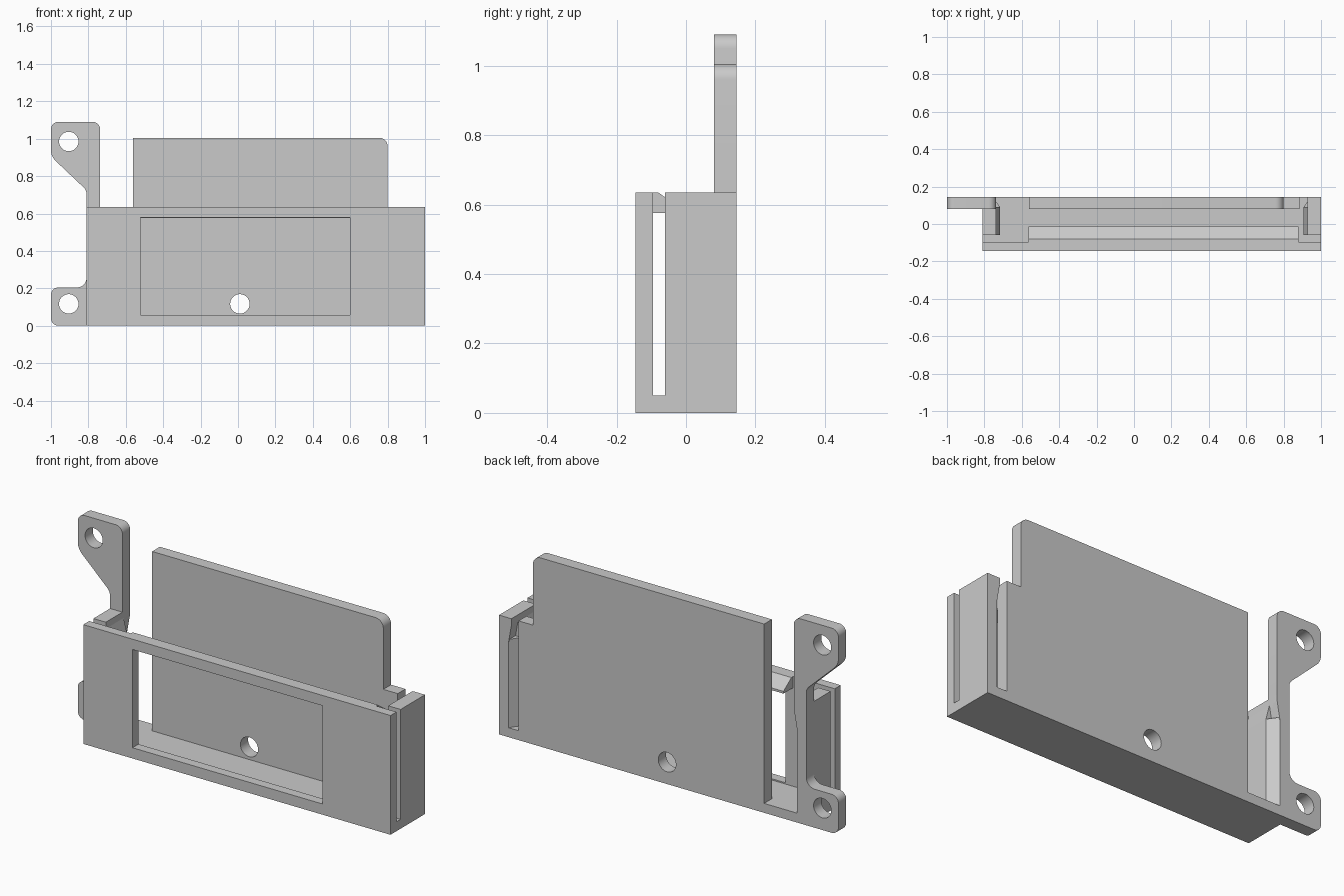
import bpy, bmesh, math
from mathutils import Vector

cube = bpy.data.objects.get("Cube")
if cube:
    bpy.data.objects.remove(cube, do_unlink=True)

grey = bpy.data.materials.new("plain grey")
grey.use_nodes = True
colour = (0.59, 0.59, 0.59, 1)
grey.diffuse_color = colour
grey.node_tree.nodes["Principled BSDF"].inputs["Base Color"].default_value = colour


def rounded(points, steps=8):
    """Turn (a, b, radius) corners into an outline with arcs."""
    out = []
    for i, pt in enumerate(points):
        p = Vector(pt[:2])
        r = pt[2] if len(pt) > 2 else 0
        if not r:
            out.append(p)
            continue
        u = (Vector(points[i - 1][:2]) - p).normalized()
        v = (Vector(points[(i + 1) % len(points)][:2]) - p).normalized()
        half = u.angle(v) / 2
        centre = p + (u + v).normalized() * r / math.sin(half)
        t = r / math.tan(half)
        a, b = p + u * t - centre, p + v * t - centre
        start = math.atan2(a.y, a.x)
        sweep = math.remainder(math.atan2(b.y, b.x) - start, math.tau)
        for k in range(steps + 1):
            angle = start + sweep * k / steps
            out.append(centre + Vector((math.cos(angle), math.sin(angle))) * r)
    return out


def prism(name, points, axis, low, high):
    """Extrude an outline along an axis between two positions."""
    place = {"x": lambda a, b, d: (d, a, b),
             "y": lambda a, b, d: (a, d, b),
             "z": lambda a, b, d: (a, b, d)}[axis]
    bm = bmesh.new()
    face = bm.faces.new([bm.verts.new(place(a, b, low)) for a, b in rounded(points)])
    grown = bmesh.ops.extrude_face_region(bm, geom=[face])["geom"]
    move = Vector(place(0, 0, high - low))
    bmesh.ops.translate(bm, vec=move, verts=[g for g in grown if isinstance(g, bmesh.types.BMVert)])
    bmesh.ops.recalc_face_normals(bm, faces=bm.faces)
    mesh = bpy.data.meshes.new(name)
    bm.to_mesh(mesh)
    bm.free()
    mesh.materials.append(grey)
    ob = bpy.data.objects.new(name, mesh)
    bpy.context.collection.objects.link(ob)
    return ob


def rect(a0, a1, b0, b1):
    return [(a0, b0), (a1, b0), (a1, b1), (a0, b1)]


def circle(x, z, r=0.052, n=32):
    return [(x + r * math.cos(k * math.tau / n), z + r * math.sin(k * math.tau / n)) for k in range(n)]


def select_only(ob):
    bpy.ops.object.select_all(action="DESELECT")
    bpy.context.view_layer.objects.active = ob
    ob.select_set(True)


def cut(ob, outline):
    """Cut an outline through a part from front to back."""
    cutter = prism("cutter", outline, "y", -0.3, 0.3)
    cutter.hide_render = True
    mod = ob.modifiers.new("cut", "BOOLEAN")
    mod.object, mod.operation, mod.solver = cutter, "DIFFERENCE", "EXACT"
    select_only(ob)
    bpy.ops.object.modifier_apply(modifier=mod.name)
    bpy.data.objects.remove(cutter, do_unlink=True)


def smooth(ob):
    select_only(ob)
    bpy.ops.object.shade_smooth_by_angle(angle=math.radians(30))


LEFT, RIGHT, FRONT, BACK, TOP, FLOOR = -0.81, 1.0, -0.145, 0.145, 0.635, 0.05

# Floor of the holder
prism("floor", rect(LEFT, RIGHT, FRONT, BACK), "z", 0, FLOOR)

# Front plate with its window
front = prism("front_plate", rect(LEFT, RIGHT, 0, TOP), "y", FRONT, -0.095)
cut(front, rect(-0.52, 0.6, 0.057, 0.58))

# Sloped retaining lip along the top of the front plate
prism("retaining_lip", [(-0.1, TOP), (-0.08, TOP), (-0.013, 0.587), (-0.013, 0.575), (-0.1, 0.575)],
      "x", -0.565, 0.88)

# Back panel with a screw hole
back = prism("back_panel", [(-0.562, 0), (0.885, 0), (0.885, TOP), (0.8, TOP),
                            (0.8, 1.005, 0.045), (-0.562, 1.005)], "y", 0.08, BACK)
cut(back, circle(0.01, 0.117))
smooth(back)

# End walls: thick lower section with a slanted back edge, thinner top
for name, x, s in (("right_wall", LEFT, 1), ("left_wall", RIGHT, -1)):
    prism(name, [(x, -0.06), (x + s * 0.094, -0.06), (x + s * 0.094, 0.09),
                 (x + s * 0.055, BACK), (x, BACK)], "z", 0, 0.52)
    prism(name + "_slope", [(x, 0.52), (x + s * 0.094, 0.52), (x + s * 0.073, 0.6),
                            (x + s * 0.073, TOP), (x, TOP)], "y", -0.06, 0.09)
    prism(name + "_top", [(x, 0.5), (x + s * 0.055, 0.5), (x + s * 0.073, 0.6),
                          (x + s * 0.073, TOP), (x, TOP)], "y", 0.09, BACK)

# Mounting bracket with two screw ears
bracket = prism("mounting_bracket", [
    (-1, 0, 0.04), (-0.755, 0), (-0.755, 0.5), (-0.737, 0.6), (-0.737, 1.09, 0.04),
    (-1, 1.09, 0.04), (-1, 0.905, 0.08), (LEFT, 0.725, 0.05),
    (LEFT, 0.205, 0.05), (-1, 0.205, 0.04)], "y", 0.08, BACK)
for z in (0.117, 0.985):
    cut(bracket, circle(-0.905, z))
smooth(bracket)
